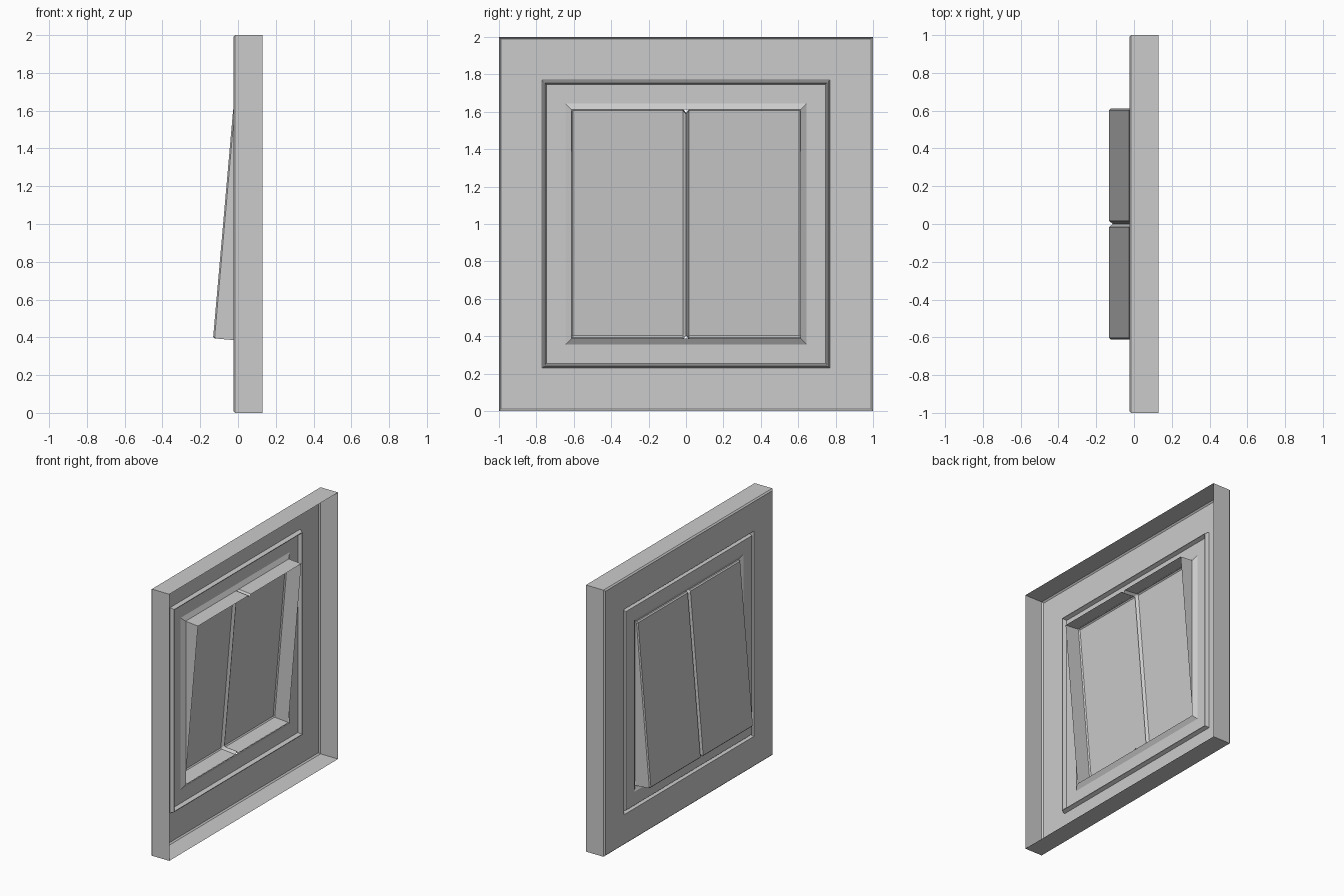
import bpy, bmesh
from math import sin, cos, atan2
from mathutils import Vector

if "Cube" in bpy.data.objects:
    bpy.data.objects.remove(bpy.data.objects["Cube"])


def finish(name, bm):
    bmesh.ops.recalc_face_normals(bm, faces=bm.faces)
    mesh = bpy.data.meshes.new(name)
    bm.to_mesh(mesh)
    bm.free()
    obj = bpy.data.objects.new(name, mesh)
    bpy.context.collection.objects.link(obj)
    return obj


def loft(bm, rows, closed):
    """Bridge successive rows of points with quads."""
    rows = [[bm.verts.new(p) for p in row] for row in rows]
    for a, b in zip(rows, rows[1:]):
        n = len(a)
        for i in range(n if closed else n - 1):
            j = (i + 1) % n
            bm.faces.new((a[i], a[j], b[j], b[i]))
    return rows


# Wall plate: open-backed shell of square rings (half size, x)
profile = [(1.0, .13), (1.0, -.015), (.99, -.025),              # rim and chamfer
           (.77, -.025), (.76, .003), (.755, .003), (.745, -.025),  # groove
           (.645, -.025), (.612, -.005)]                        # opening lip
bm = bmesh.new()
loft(bm, [[(x, sy * r, 1 + sz * r) for sy, sz in ((-1, -1), (1, -1), (1, 1), (-1, 1))]
          for r, x in profile], True)
finish("wall_plate", bm)

# Rocker: tilted open-backed box with a V groove between the two buttons
low, high = Vector((-.132, 0, .395)), Vector((-.025, 0, 1.615))
tilt = atan2(high.x - low.x, high.z - low.z)
up = Vector((sin(tilt), 0, cos(tilt)))
back = Vector((cos(tilt), 0, -sin(tilt)))
length, depth, bevel = (high - low).length, .122, .008


def section(y, front, ends):
    """Profile at y, inset from the front face and from top and bottom."""
    pts = [(ends, depth), (ends, front + bevel), (ends + bevel, front)]
    pts += [(length - u, d) for u, d in reversed(pts)]
    return [low + up * u + back * d + Vector((0, y, 0)) for u, d in pts]


stations = [(.612, bevel, 0), (.604, 0, 0), (.016, 0, 0), (0, .018, .018)]
full = [(-y, f, e) for y, f, e in stations] + stations[-2::-1]
bm = bmesh.new()
rows = loft(bm, [section(*s) for s in full], False)
for row in (rows[0], rows[-1]):
    bm.faces.new(row)
finish("double_rocker", bm)
